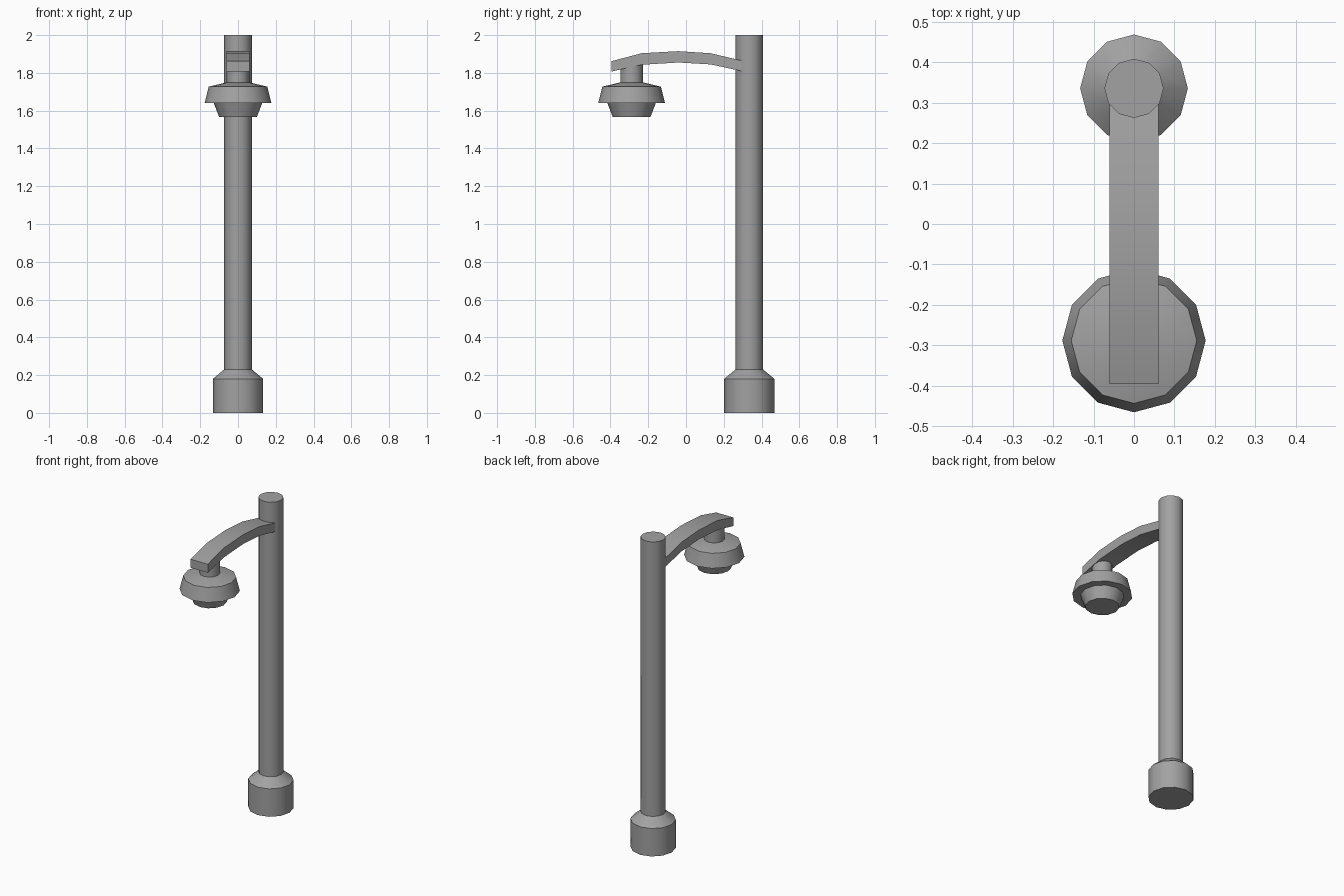
import bpy, bmesh, math
from mathutils import Vector

cube = bpy.data.objects.get("Cube")
if cube:
    bpy.data.objects.remove(cube, do_unlink=True)

# One painted metal colour for the whole lamp post
metal = bpy.data.materials.new("grey metal")
metal.use_nodes = True
grey = (0.36, 0.36, 0.36, 1)
metal.diffuse_color = grey
metal.node_tree.nodes["Principled BSDF"].inputs["Base Color"].default_value = grey

SIDES = 12
POLE_Y, LAMP_Y = 0.335, -0.288


def finish(name, bm):
    bmesh.ops.recalc_face_normals(bm, faces=bm.faces)
    mesh = bpy.data.meshes.new(name)
    bm.to_mesh(mesh)
    bm.free()
    mesh.materials.append(metal)
    obj = bpy.data.objects.new(name, mesh)
    bpy.context.collection.objects.link(obj)
    bpy.ops.object.select_all(action="DESELECT")
    obj.select_set(True)
    bpy.context.view_layer.objects.active = obj
    bpy.ops.object.shade_smooth_by_angle(angle=math.radians(40))
    return obj


def turned(name, y, profile):
    """Closed solid of revolution from (radius, height) pairs."""
    bm = bmesh.new()
    rings = []
    for r, z in profile:
        angles = [math.tau * i / SIDES for i in range(SIDES)]
        rings.append([bm.verts.new((r * math.cos(a), y + r * math.sin(a), z)) for a in angles])
    for low, high in zip(rings, rings[1:]):
        for i in range(SIDES):
            j = (i + 1) % SIDES
            bm.faces.new((low[i], low[j], high[j], high[i]))
    bm.faces.new(rings[0][::-1])
    bm.faces.new(rings[-1])
    return finish(name, bm)


# Pole and foot
turned("base", POLE_Y, [(0.133, 0), (0.133, 0.18), (0.073, 0.23)])
turned("pole", POLE_Y, [(0.073, 0.2), (0.073, 2)])

# Hanging lamp
turned("lamp_neck", LAMP_Y, [(0.06, 1.74), (0.06, 1.86)])
turned("lamp_shade", LAMP_Y, [(0.177, 1.64), (0.155, 1.727), (0.06, 1.75)])
turned("lamp_glass", LAMP_Y, [(0.1, 1.567), (0.13, 1.645)])

# Curved arm: side outline (y, top, bottom) extruded across its width
outline = [(-0.395, 1.862, 1.807), (-0.235, 1.904, 1.843), (-0.04, 1.915, 1.855),
           (0.13, 1.904, 1.845), (0.33, 1.857, 1.802)]
bm = bmesh.new()
rows = [[bm.verts.new((-0.061, y, z)) for z in (top, bottom)] for y, top, bottom in outline]
for a, b in zip(rows, rows[1:]):
    bm.faces.new((a[0], b[0], b[1], a[1]))
side = bmesh.ops.extrude_face_region(bm, geom=bm.faces[:])
moved = [v for v in side["geom"] if isinstance(v, bmesh.types.BMVert)]
bmesh.ops.translate(bm, verts=moved, vec=Vector((0.122, 0, 0)))
finish("arm", bm)
